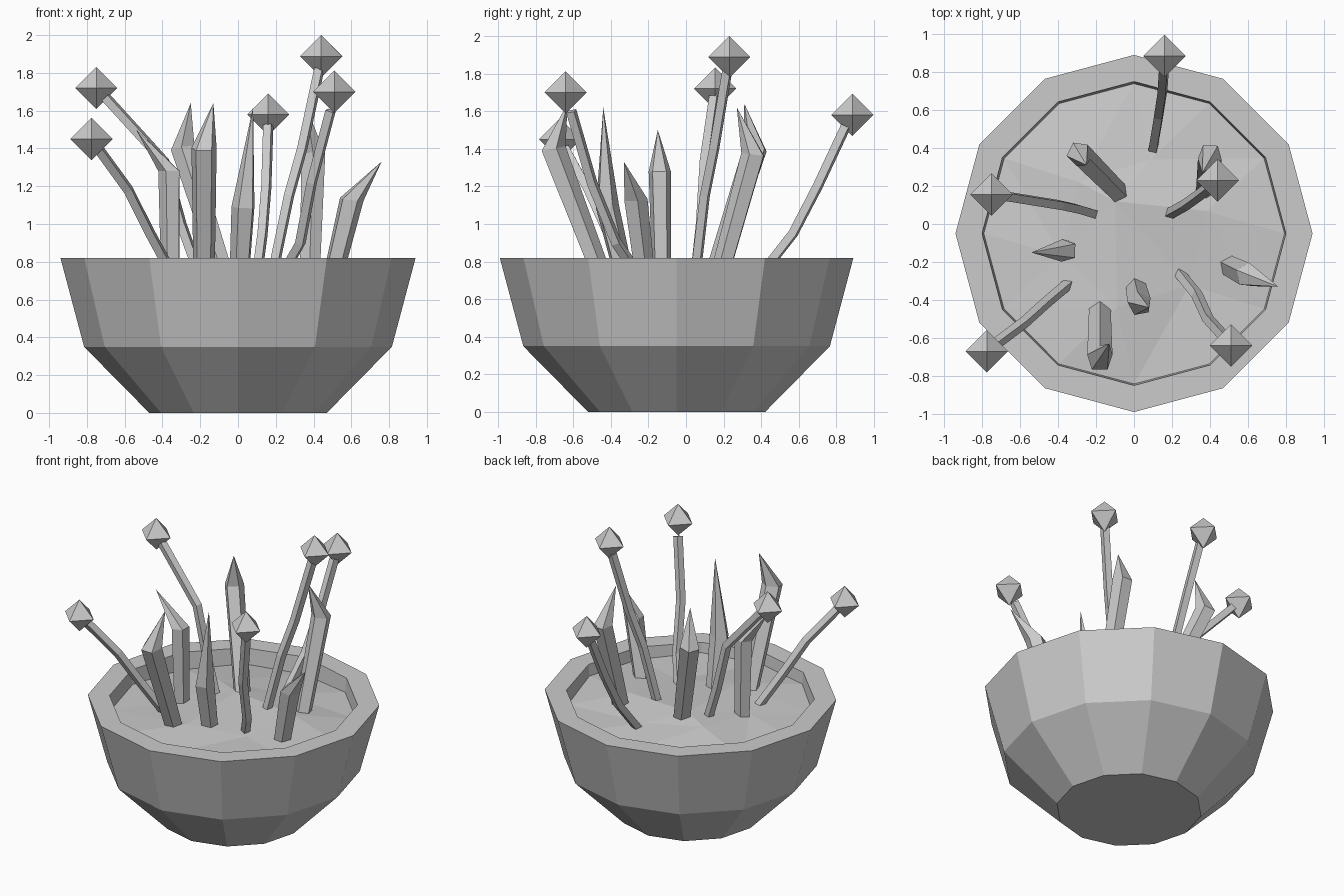
import bpy
import bmesh
from math import cos, sin, pi
from mathutils import Vector

if "Cube" in bpy.data.objects:
    bpy.data.objects.remove(bpy.data.objects["Cube"], do_unlink=True)

grey = bpy.data.materials.new("light grey")
grey.use_nodes = True
grey.diffuse_color = (0.6, 0.6, 0.6, 1)
grey.node_tree.nodes["Principled BSDF"].inputs["Base Color"].default_value = (0.6, 0.6, 0.6, 1)


def finish(name, bm):
    bmesh.ops.recalc_face_normals(bm, faces=bm.faces)
    mesh = bpy.data.meshes.new(name)
    bm.to_mesh(mesh)
    bm.free()
    mesh.materials.append(grey)
    obj = bpy.data.objects.new(name, mesh)
    bpy.context.collection.objects.link(obj)
    return obj


def ring(bm, centre, radius, sides, u=Vector((1, 0, 0)), v=Vector((0, 1, 0)), turn=0.0):
    angles = [turn + 2 * pi * i / sides for i in range(sides)]
    return [bm.verts.new(Vector(centre) + radius * (cos(a) * u + sin(a) * v)) for a in angles]


def bridge(bm, a, b):
    n = len(a)
    for i in range(n):
        bm.faces.new((a[i], a[(i + 1) % n], b[(i + 1) % n], b[i]))


def fan(bm, loop, tip):
    for i in range(len(loop)):
        bm.faces.new((loop[i], loop[(i + 1) % len(loop)], tip))


MID_Y = -0.05

# Bowl: twelve-sided profile with a thick rim
bm = bmesh.new()
profile = [(0.47, 0), (0.815, 0.35), (0.94, 0.82), (0.80, 0.82), (0.785, 0.66)]
loops = [ring(bm, (0, MID_Y, z), r, 12) for r, z in profile]
for low, high in zip(loops, loops[1:]):
    bridge(bm, low, high)
bm.faces.new(loops[0])
bm.faces.new(loops[-1])
finish("bowl", bm)

# Soil: uneven faceted mound
bm = bmesh.new()
outer = ring(bm, (0, MID_Y, 0.75), 0.793, 12)
middle = ring(bm, (0, MID_Y, 0.76), 0.40, 6, turn=0.3)
for i, v in enumerate(outer):
    v.co.z -= 0.04 * (0.5 + 0.5 * cos(i * pi / 6 - 2.1)) + 0.012 * (i % 2)
for i, v in enumerate(middle):
    v.co.z += 0.015 * (-1) ** i
fan(bm, middle, bm.verts.new((-0.1, 0.12, 0.79)))
for i in range(6):
    m, m2 = middle[i], middle[(i + 1) % 6]
    o, o1, o2 = outer[2 * i], outer[2 * i + 1], outer[(2 * i + 2) % 12]
    bm.faces.new((o, o1, m))
    bm.faces.new((m, o1, m2))
    bm.faces.new((o1, o2, m2))
finish("soil", bm)


# Crystals: leaning five-sided shafts with a bent point
def crystal(name, base, shoulder, tip, radius, turn):
    bm = bmesh.new()
    foot = ring(bm, base, radius * 0.85, 5, turn=turn)
    top = ring(bm, shoulder, radius, 5, turn=turn)
    lean = Vector(shoulder) - Vector(base)
    for v in top:
        off = v.co - Vector(shoulder)
        v.co.z -= 0.5 * (off.x * lean.x + off.y * lean.y) / lean.z
    bridge(bm, foot, top)
    fan(bm, top, bm.verts.new(tip))
    bm.faces.new(foot)
    finish(name, bm)


crystal("front_left_crystal", (-.18, -.45, .72), (-.18, -.71, 1.40), (-.13, -.63, 1.64), .07, 0.3)
crystal("back_left_crystal", (-.07, .15, .72), (-.29, .37, 1.40), (-.25, .31, 1.64), .066, 0.8)
crystal("front_middle_crystal", (.01, -.33, .72), (.03, -.42, 1.09), (.08, -.44, 1.62), .065, 0.5)
crystal("side_left_crystal", (-.355, -.13, .72), (-.36, -.14, 1.28), (-.54, -.15, 1.50), .062, 0.6)
crystal("side_right_crystal", (.50, -.22, .72), (.60, -.27, 1.13), (.76, -.33, 1.33), .066, 0.2)
crystal("back_right_crystal", (.38, .18, .72), (.40, .36, 1.37), (.36, .27, 1.62), .066, 0.9)


# Sprouts: bent four-sided stalks carrying an octahedral bud
def sprout(name, path, bud, width=0.031):
    pts = [Vector(p) for p in path]
    bm = bmesh.new()
    loops = []
    for i, p in enumerate(pts):
        along = (pts[min(i + 1, len(pts) - 1)] - pts[max(i - 1, 0)]).normalized()
        u = Vector((0, 1, 0)).cross(along).normalized()
        loops.append(ring(bm, p, width, 4, u, along.cross(u), turn=0.5))
    for a, b in zip(loops, loops[1:]):
        bridge(bm, a, b)
    bm.faces.new(loops[0])
    bm.faces.new(loops[-1])
    finish(name + "_stalk", bm)

    bm = bmesh.new()
    waist = ring(bm, bud, 0.112, 4)
    for side in (1, -1):
        fan(bm, waist, bm.verts.new(Vector(bud) + Vector((0, 0, 0.112 * side))))
    finish(name + "_bud", bm)


sprout("back", [(.10, .39, .72), (.13, .57, .95), (.15, .70, 1.2), (.16, .85, 1.52)], (.16, .885, 1.58))
sprout("right", [(.18, .05, .72), (.27, .10, 1.15), (.34, .15, 1.4), (.43, .22, 1.82)], (.44, .23, 1.888))
sprout("left", [(-.2, .05, .72), (-.3, .08, 1.0), (-.39, .10, 1.33), (-.70, .15, 1.67)], (-.75, .155, 1.72))
sprout("front_left", [(-.34, -.31, .72), (-.47, -.42, .96), (-.58, -.52, 1.18), (-.74, -.64, 1.40)],
       (-.775, -.67, 1.45))
sprout("front_right", [(.24, -.26, .74), (.33, -.37, .9), (.39, -.5, 1.22), (.49, -.61, 1.6)],
       (.51, -.64, 1.70))
